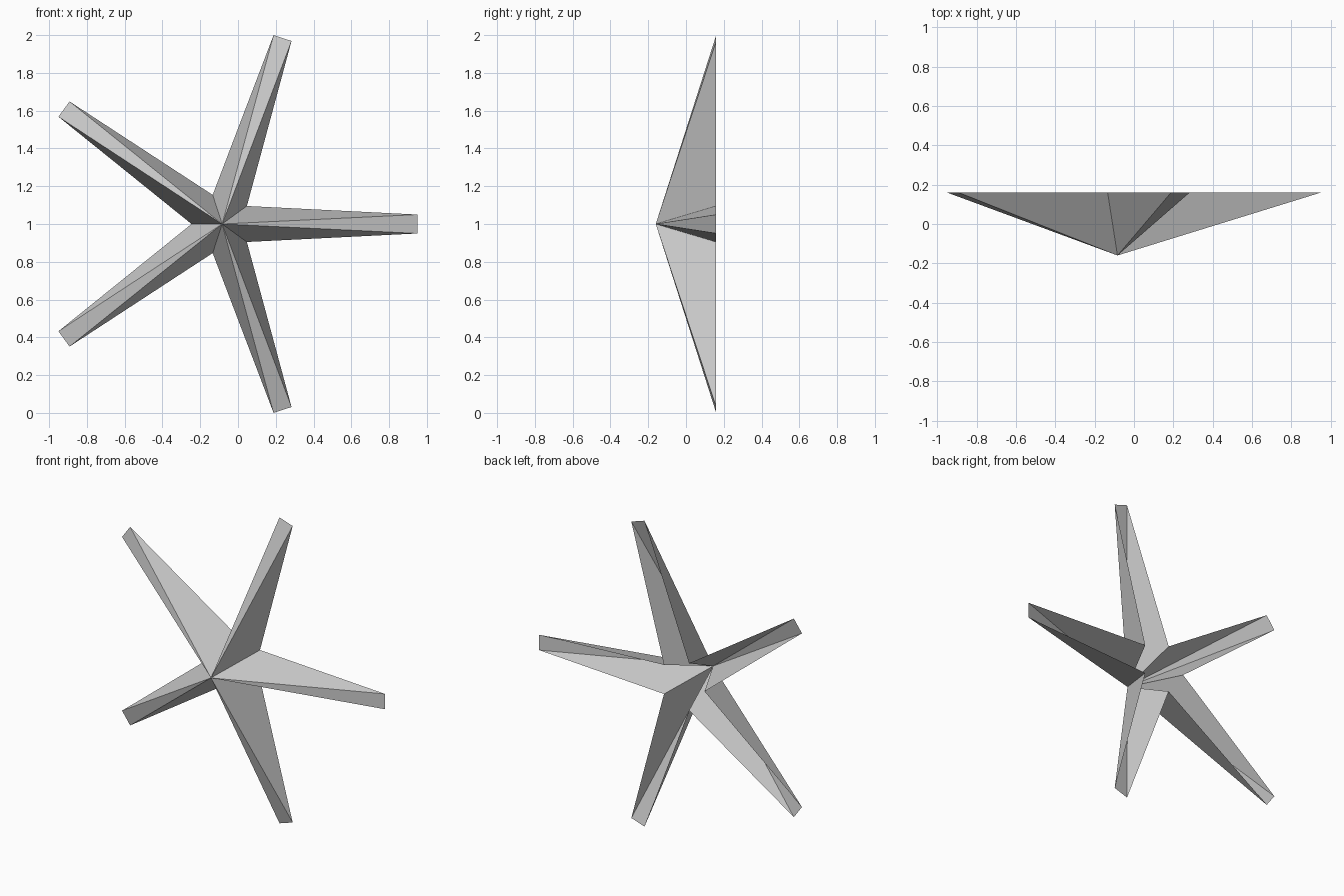
import bpy
import bmesh
from math import cos, sin, pi
from mathutils import Vector

cube = bpy.data.objects.get("Cube")
if cube:
    bpy.data.objects.remove(cube, do_unlink=True)

ARMS = 5
REACH = 1.035       # centre to blunt arm end
HALF_WIDTH = 0.05   # half of the blunt end
NOTCH = 0.162       # centre to inner corner
DEPTH = 0.16        # half of the thickness
CENTRE = Vector((-0.084, 0, 1))

# Plain grey material
grey = bpy.data.materials.new("plain grey")
grey.use_nodes = True
colour = (0.6, 0.6, 0.6, 1)
grey.diffuse_color = colour
grey.node_tree.nodes["Principled BSDF"].inputs["Base Color"].default_value = colour


def rim_point(along, across, angle):
    """Point on the open back rim, in the frame of an arm at this angle."""
    x = along * cos(angle) - across * sin(angle)
    z = along * sin(angle) + across * cos(angle)
    return CENTRE + Vector((x, DEPTH, z))


# Hollow star shell: a blunt-armed rim drawn to one front peak
bm = bmesh.new()
peak = bm.verts.new(CENTRE + Vector((0, -DEPTH, 0)))
rim = []
for i in range(ARMS):
    angle = 2 * pi * i / ARMS
    rim.append(bm.verts.new(rim_point(REACH, -HALF_WIDTH, angle)))
    rim.append(bm.verts.new(rim_point(REACH, HALF_WIDTH, angle)))
    rim.append(bm.verts.new(rim_point(NOTCH, 0, angle + pi / ARMS)))
for a, b in zip(rim, rim[1:] + rim[:1]):
    bm.faces.new((peak, a, b))

mesh = bpy.data.meshes.new("star_shell")
bm.to_mesh(mesh)
bm.free()
mesh.materials.append(grey)
star = bpy.data.objects.new("star_shell", mesh)
bpy.context.collection.objects.link(star)
